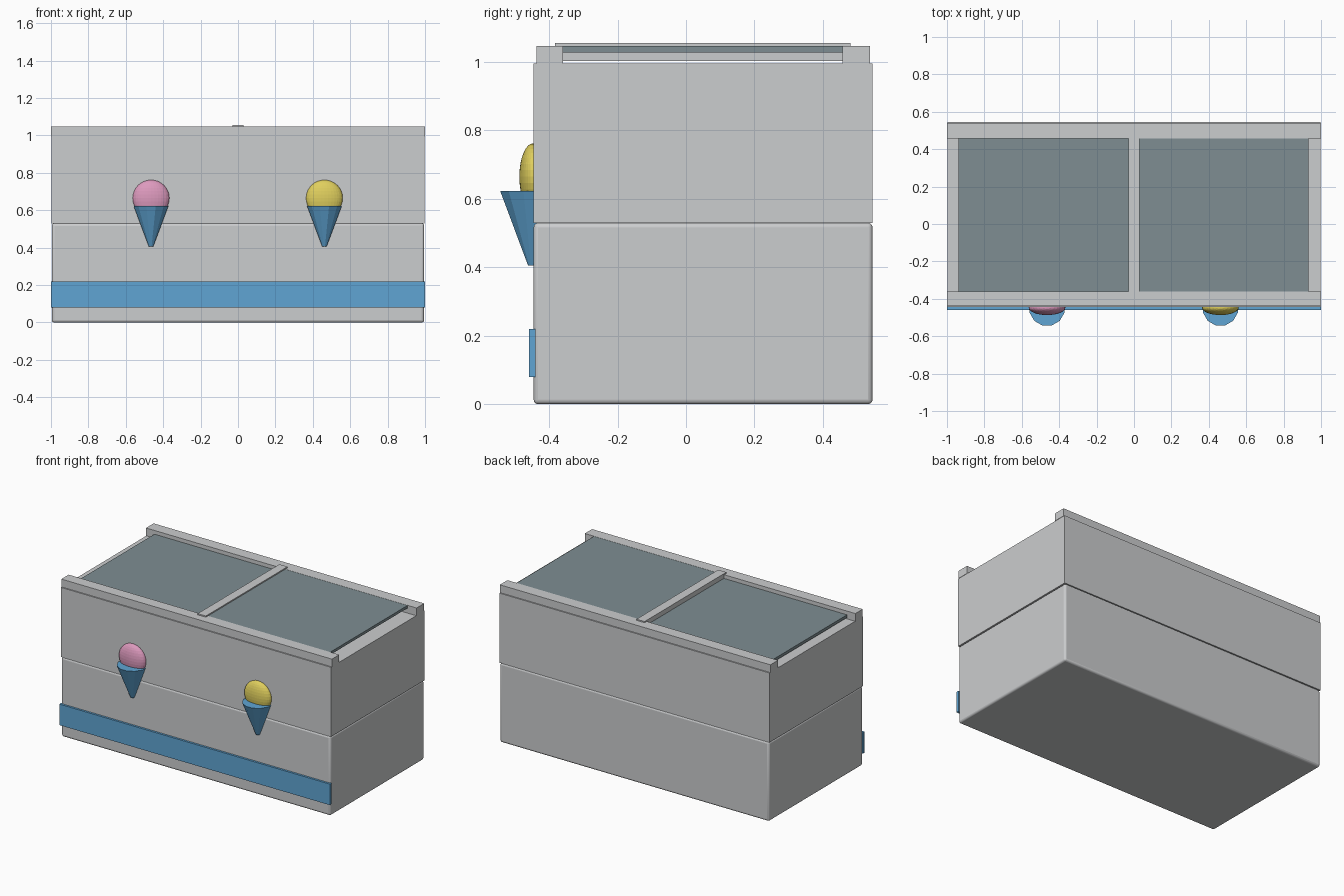
import bpy
import math

if "Cube" in bpy.data.objects:
    bpy.data.objects.remove(bpy.data.objects["Cube"], do_unlink=True)


def material(name, r, g, b):
    m = bpy.data.materials.new(name)
    m.use_nodes = True
    m.diffuse_color = (r, g, b, 1)
    m.node_tree.nodes["Principled BSDF"].inputs["Base Color"].default_value = (r, g, b, 1)
    return m


grey = material("light grey", 0.6, 0.61, 0.62)
blue = material("sky blue", 0.115, 0.376, 0.658)
glass = material("grey glass", 0.21, 0.27, 0.29)
pink = material("pink", 0.72, 0.32, 0.51)
yellow = material("yellow", 0.74, 0.62, 0.11)


def finish(name, mat):
    ob = bpy.context.object
    ob.name = name
    ob.data.materials.append(mat)
    return ob


def box(name, mat, x, y, z, bevel=0):
    """Box from (low, high) pairs on each axis."""
    spans = (x, y, z)
    bpy.ops.mesh.primitive_cube_add(size=1, location=[(a + b) / 2 for a, b in spans])
    ob = finish(name, mat)
    ob.scale = [b - a for a, b in spans]
    bpy.ops.object.transform_apply(location=False, rotation=False, scale=True)
    if bevel:
        mod = ob.modifiers.new("Bevel", 'BEVEL')
        mod.width = bevel
        mod.segments = 3
        bpy.ops.object.shade_smooth_by_angle(angle=math.radians(35))
    return ob


# Cabinet in two stacked sections
depth = (-0.445, 0.545)
box("lower_cabinet", grey, (-0.995, 0.995), depth, (0, 0.53), bevel=0.013)
box("upper_cabinet", grey, (-0.998, 0.998), depth, (0.53, 0.995))
box("front_band", blue, (-1, 1), (-0.459, -0.44), (0.08, 0.22))

# Rails with two sliding lids at different heights
box("front_rail", grey, (-1, 1), (-0.437, -0.36), (0.995, 1.047))
box("back_rail", grey, (-1, 1), (0.457, 0.537), (0.995, 1.047))
box("right_lid", glass, (-0.938, -0.02), (-0.36, 0.457), (1.003, 1.022))
box("left_lid", glass, (0.02, 0.933), (-0.36, 0.457), (1.028, 1.046))
box("lid_divider", grey, (-0.028, 0.028), (-0.36, 0.457), (1.003, 1.047))
box("divider_cap", grey, (-0.03, 0.03), (-0.383, 0.48), (1.047, 1.055))

# Ice cream cones on the front
for side, x, flavour in (("right", -0.465, pink), ("left", 0.462, yellow)):
    bpy.ops.mesh.primitive_cone_add(vertices=12, radius1=0.012, radius2=0.096, depth=0.217,
                                    location=(x, -0.45, 0.514),
                                    rotation=(0, 0, math.pi / 12))
    finish(side + "_cone", blue)
    bpy.ops.mesh.primitive_uv_sphere_add(segments=32, ring_count=16, radius=1,
                                         location=(x, -0.447, 0.665))
    finish(side + "_scoop", flavour).scale = (0.098, 0.04, 0.097)
